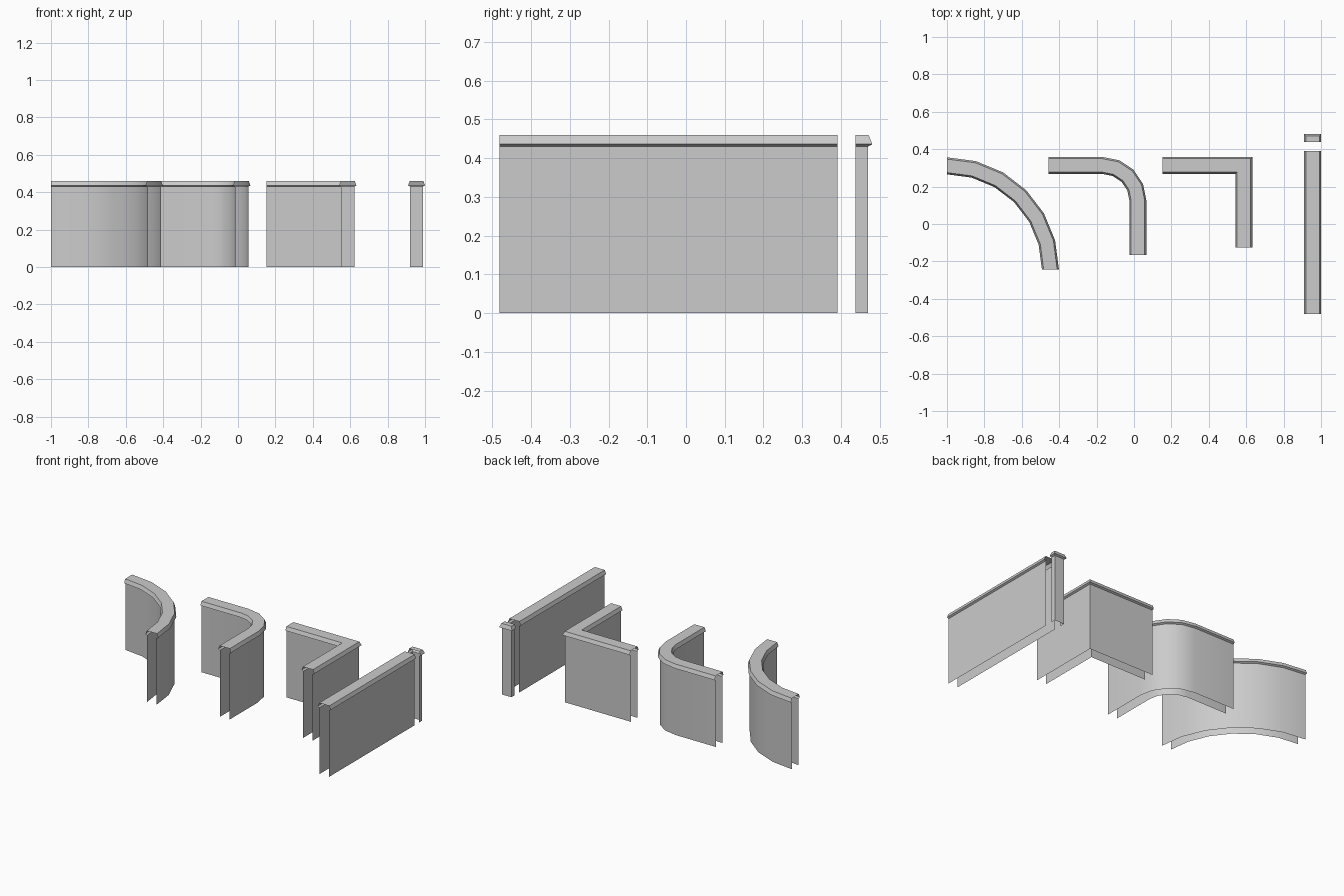
import bpy
import bmesh
from math import cos, sin, pi, radians

cube = bpy.data.objects.get("Cube")
if cube:
    bpy.data.objects.remove(cube, do_unlink=True)

grey = bpy.data.materials.new("plain grey")
grey.use_nodes = True
GREY = (0.6, 0.6, 0.6, 1)
grey.diffuse_color = GREY
grey.node_tree.nodes["Principled BSDF"].inputs["Base Color"].default_value = GREY

# Section of one wall face with its coping: (distance from centreline, height)
HALF_WALL = 0.034
SIDE = [(HALF_WALL, 0), (HALF_WALL, 0.43), (0.0455, 0.436), (0.036, 0.46)]
SECTION = SIDE + [(-d, z) for d, z in reversed(SIDE)]


def arc(cx, cy, radius, steps):
    """Quarter turn from heading +x to heading -y, as (point, normal) pairs."""
    pairs = []
    for i in range(steps + 1):
        a = pi / 2 * (1 - i / steps)
        n = (cos(a), sin(a))
        pairs.append(((cx + radius * n[0], cy + radius * n[1]), n))
    return pairs


def sweep(name, path, section, close_top=False):
    """Open shell carrying the section along (point, mitre normal) pairs."""
    bm = bmesh.new()
    rings = [[bm.verts.new((p[0] + n[0] * d, p[1] + n[1] * d, z)) for d, z in section]
             for p, n in path]
    for r, s in zip(rings, rings[1:]):
        for j in range(len(section) - 1):
            bm.faces.new((r[j], r[j + 1], s[j + 1], s[j]))
    if close_top:
        bm.faces.new([r[-1] for r in reversed(rings)])
    mesh = bpy.data.meshes.new(name)
    bm.to_mesh(mesh)
    bm.free()
    mesh.materials.append(grey)
    obj = bpy.data.objects.new(name, mesh)
    bpy.context.collection.objects.link(obj)
    bpy.ops.object.select_all(action="DESELECT")
    obj.select_set(True)
    bpy.context.view_layer.objects.active = obj
    bpy.ops.object.shade_smooth_by_angle(angle=radians(30))
    return obj


NORTH, EAST, WEST = (0, 1), (1, 0), (-1, 0)
BACK = 0.313

# Wide quarter-circle wall
sweep("wide_curved_wall", arc(-1, -0.242, 0.553, 6), SECTION)

# Straight runs joined by a tight rounded corner
sweep("rounded_corner_wall",
      [((-0.456, BACK), NORTH)] + arc(-0.168, 0.124, 0.189, 4) + [((0.021, -0.167), EAST)],
      SECTION)

# Square mitred corner
sweep("square_corner_wall",
      [((0.152, BACK), NORTH), ((0.588, BACK), (1, 1)), ((0.588, -0.126), EAST)], SECTION)

# Straight wall
X = 0.9545
sweep("straight_wall", [((X, -0.482), WEST), ((X, 0.391), WEST)], SECTION)

# End cap: the same coping wrapped round three sides, open at its front
FRONT, MIDDLE = 0.438, 0.4355
sweep("wall_end_cap",
      [((X, FRONT), WEST), ((X, MIDDLE), (-1, 1)), ((X, MIDDLE), (1, 1)), ((X, FRONT), EAST)],
      SIDE, close_top=True)
